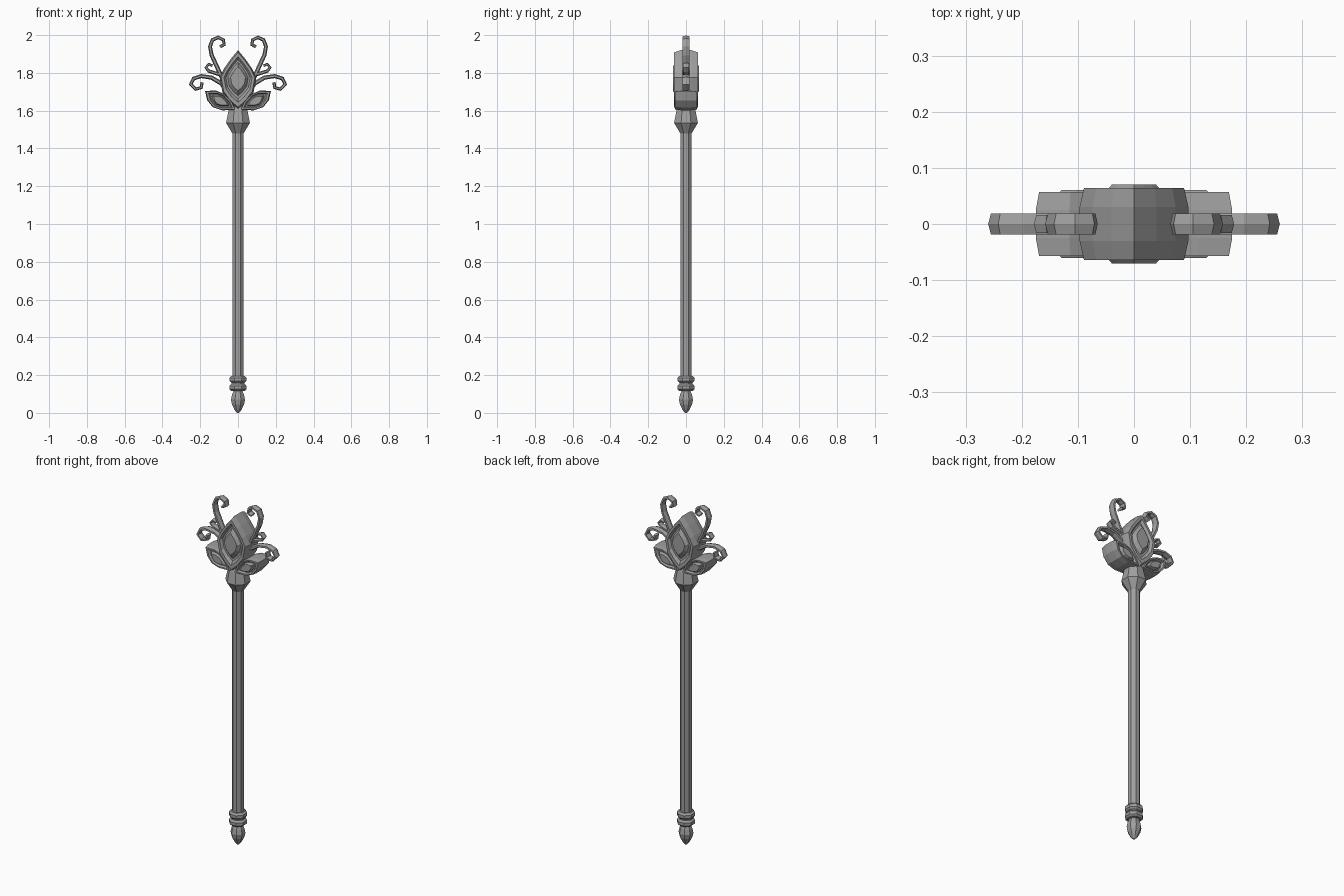
import bpy, bmesh, math
from mathutils import Vector

cube = bpy.data.objects.get("Cube")
if cube:
    bpy.data.objects.remove(cube, do_unlink=True)

grey = bpy.data.materials.new("grey_metal")
grey.use_nodes = True
COLOUR = (0.35, 0.35, 0.35, 1)
grey.diffuse_color = COLOUR
grey.node_tree.nodes["Principled BSDF"].inputs["Base Color"].default_value = COLOUR


def loft(name, loops):
    """Bridge equal-length closed loops and cap both ends."""
    bm = bmesh.new()
    rings = [[bm.verts.new(p) for p in loop] for loop in loops]
    n = len(rings[0])
    for a, b in zip(rings, rings[1:]):
        for i in range(n):
            j = (i + 1) % n
            bm.faces.new((a[i], a[j], b[j], b[i]))
    bm.faces.new(rings[0][::-1])
    bm.faces.new(rings[-1])
    bmesh.ops.recalc_face_normals(bm, faces=bm.faces)
    mesh = bpy.data.meshes.new(name)
    bm.to_mesh(mesh)
    bm.free()
    mesh.materials.append(grey)
    obj = bpy.data.objects.new(name, mesh)
    bpy.context.collection.objects.link(obj)
    return obj


def turned(name, profile, sides=8):
    """Faceted turned part; profile holds (half width, z)."""
    k = 1 / math.cos(math.pi / sides)
    angles = [(i + 0.5) * math.tau / sides for i in range(sides)]
    loft(name, [[Vector((r * k * math.cos(a), r * k * math.sin(a), z)) for a in angles]
                for r, z in profile])


def plate(name, outline, centre, steps):
    """Symmetric front-to-back solid; steps hold (outline scale, depth)."""
    c = Vector(centre)
    both = [(s, -d) for s, d in reversed(steps)] + steps
    loops = []
    for s, y in both:
        pts = [c + (Vector(p) - c) * s for p in outline]
        loops.append([Vector((p.x, y, p.y)) for p in pts])
    loft(name, loops)


def scroll(name, path, width=0.012, depth=0.019):
    """Flat six-sided tube swept along an x-z path, thinning to its tip."""
    pts = [Vector(p) for p in path]
    loops = []
    for i, p in enumerate(pts):
        before = (p - pts[i - 1]).normalized() if i else Vector((0, 0))
        after = (pts[i + 1] - p).normalized() if i < len(pts) - 1 else Vector((0, 0))
        t = (before + after).normalized()
        side = Vector((-t.y, t.x))
        w = width * (1 - 0.3 * i / len(pts))
        loop = []
        for k in range(6):
            a = k * math.tau / 6
            q = p + side * w * math.cos(a)
            loop.append(Vector((q.x, depth * math.sin(a) / math.sin(math.pi / 3), q.y)))
        loops.append(loop)
    loft(name, loops)


# Handle
turned("shaft", [(0.029, 0.17), (0.029, 1.5)])
turned("pommel", [(0.005, 0), (0.018, 0.015), (0.032, 0.045), (0.037, 0.07),
                  (0.032, 0.095), (0.022, 0.122)])
turned("ring_neck", [(0.034, 0.115), (0.034, 0.185)])
for label, z in (("lower_ring", 0.117), ("upper_ring", 0.16)):
    turned(label, [(0.036, z), (0.045, z + 0.009), (0.045, z + 0.026), (0.036, z + 0.036)])
turned("collar", [(0.03, 1.48), (0.063, 1.535), (0.05, 1.6), (0.04, 1.625)])

# Central petal with its raised gem
half = [(0.04, 1.872), (0.074, 1.823), (0.097, 1.775), (0.082, 1.695), (0.045, 1.645)]
petal = [(0, 1.92)] + half + [(0, 1.605)] + [(-x, z) for x, z in reversed(half)]
mid = (0, 1.775)
plate("central_petal", petal, mid,
      [(1, 0.03), (0.92, 0.064), (0.77, 0.064), (0.66, 0.05)])
plate("central_gem", petal, mid, [(0.6, 0.045), (0.46, 0.064), (0.41, 0.07)])

# Side petals, gems and scrolls on both sides
leaf = [(0.175, 1.705), (0.163, 1.655), (0.133, 1.618), (0.085, 1.602), (0.01, 1.603),
        (0.03, 1.645), (0.07, 1.687), (0.115, 1.706)]
tall = [(0.05, 1.72), (0.085, 1.775), (0.115, 1.84), (0.14, 1.895), (0.148, 1.94),
        (0.135, 1.975), (0.105, 1.988), (0.078, 1.975), (0.073, 1.95), (0.095, 1.938)]
curl = [(0.09, 1.79), (0.125, 1.8), (0.155, 1.81), (0.17, 1.828), (0.155, 1.846),
        (0.135, 1.838)]
wide = [(0.05, 1.7), (0.09, 1.745), (0.14, 1.775), (0.195, 1.783), (0.235, 1.77),
        (0.25, 1.74), (0.225, 1.714), (0.195, 1.722), (0.19, 1.75)]
for side, sx in (("left", 1), ("right", -1)):
    def flip(pts):
        return [(sx * x, z) for x, z in pts]
    hub = (sx * 0.092, 1.652)
    plate(side + "_petal", flip(leaf), hub,
          [(1, 0.025), (0.93, 0.057), (0.77, 0.057), (0.66, 0.045)])
    plate(side + "_gem", flip(leaf), hub, [(0.6, 0.04), (0.5, 0.055), (0.44, 0.061)])
    scroll(side + "_tall_scroll", flip(tall))
    scroll(side + "_small_curl", flip(curl), 0.01, 0.016)
    scroll(side + "_wide_scroll", flip(wide))
